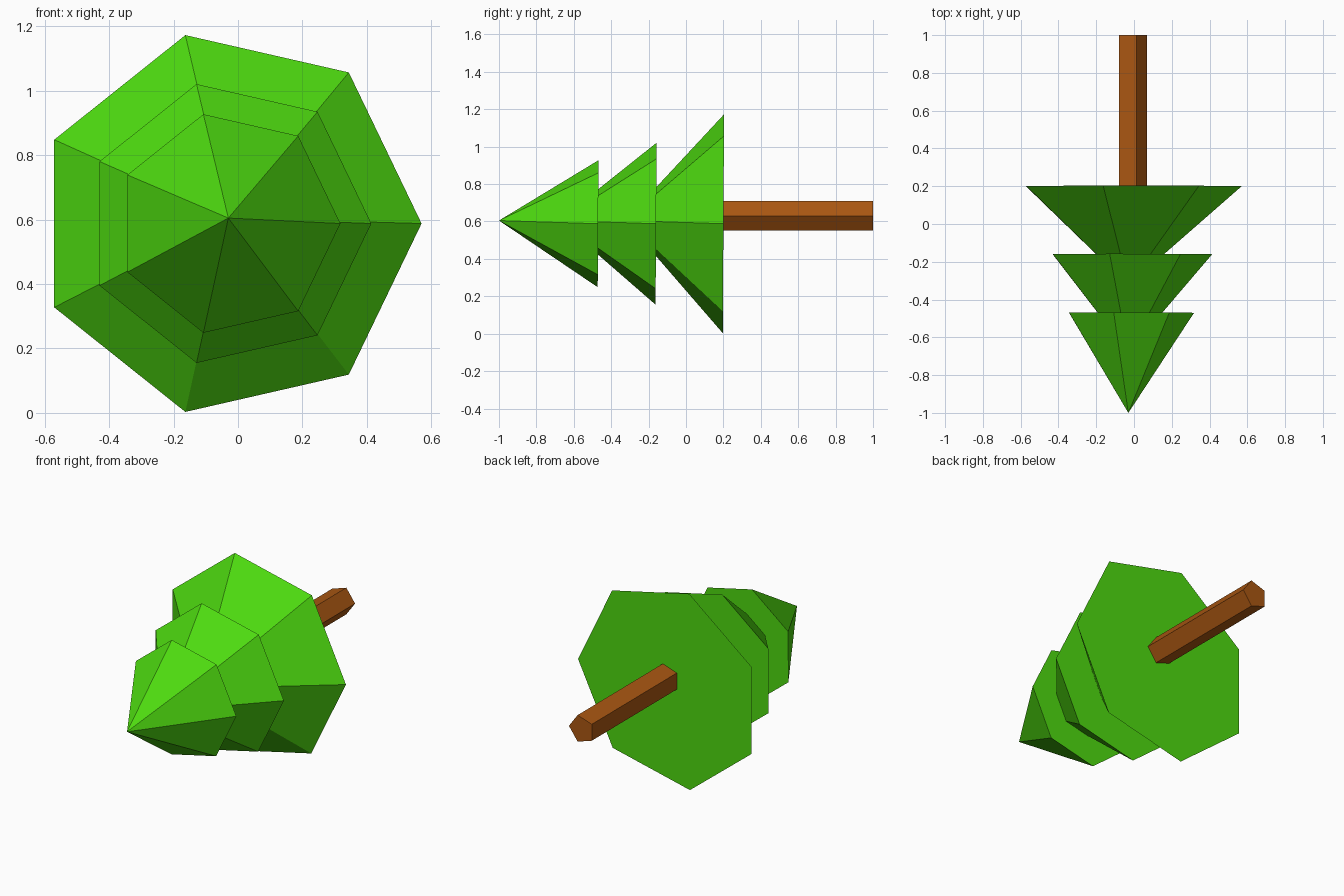
import bpy, bmesh, math

if "Cube" in bpy.data.objects:
    bpy.data.objects.remove(bpy.data.objects["Cube"])


def material(name, color):
    m = bpy.data.materials.new(name)
    m.diffuse_color = (*color, 1)
    m.use_nodes = True
    m.node_tree.nodes["Principled BSDF"].inputs["Base Color"].default_value = m.diffuse_color
    return m


green = material("leaf green", (0.075, 0.70, 0.005))
brown = material("bark brown", (0.40, 0.095, 0.006))


def finish(name, bm, mat):
    bmesh.ops.recalc_face_normals(bm, faces=bm.faces)
    me = bpy.data.meshes.new(name)
    bm.to_mesh(me)
    bm.free()
    me.materials.append(mat)
    ob = bpy.data.objects.new(name, me)
    bpy.context.collection.objects.link(ob)


def ring(bm, sides, r, x, y, z, tilt=0.0):
    """Polygon ring facing along y, first corner towards +x."""
    out = []
    for k in range(sides):
        a = math.tau * k / sides
        out.append(bm.verts.new((x + r * math.cos(a),
                                 y + tilt * r * math.sin(a),
                                 z + r * math.sin(a))))
    return out


# Three seven-sided foliage cones, lying along y with the tip at the front
for name, r, base, tip in (("lower_foliage", 0.600, 0.20, -0.325),
                           ("middle_foliage", 0.444, -0.16, -0.68),
                           ("top_foliage", 0.348, -0.47, -1.0)):
    bm = bmesh.new()
    loop = ring(bm, 7, r, -0.03, base, 0.588, 0.006)
    apex = bm.verts.new((-0.03, tip, 0.605))
    bm.faces.new(loop)
    for k in range(7):
        bm.faces.new((loop[k], loop[(k + 1) % 7], apex))
    finish(name, bm, green)

# Five-sided trunk
bm = bmesh.new()
a = ring(bm, 5, 0.083, -0.013, 0.15, 0.63)
b = ring(bm, 5, 0.083, -0.013, 1.0, 0.63)
bm.faces.new(a)
bm.faces.new(b)
for k in range(5):
    j = (k + 1) % 5
    bm.faces.new((a[k], a[j], b[j], b[k]))
finish("trunk", bm, brown)
